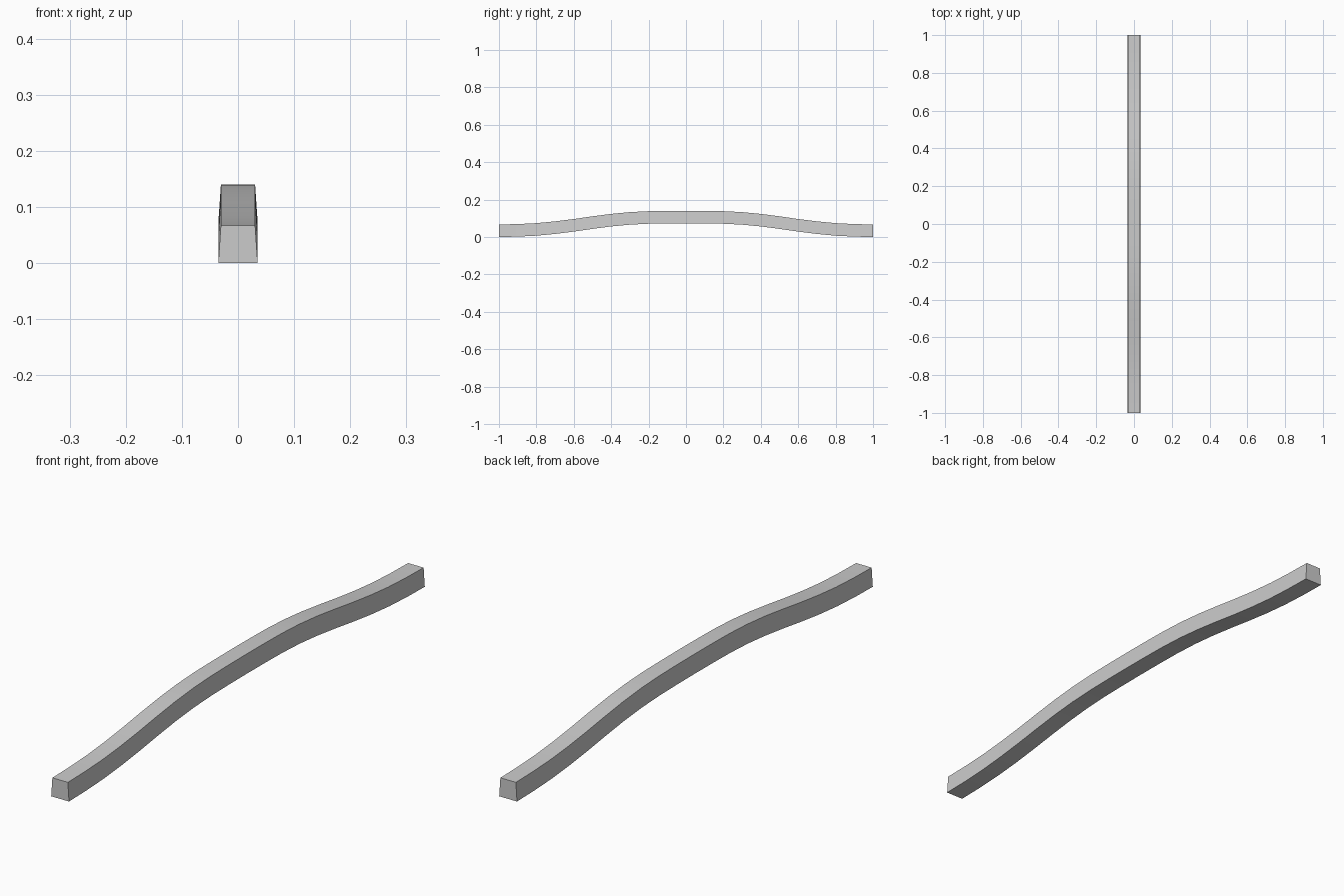
import bpy, bmesh

if "Cube" in bpy.data.objects:
    bpy.data.objects.remove(bpy.data.objects["Cube"])

# Trapezoid cross-section (x, z), wider at the bottom
SECTION = [(-0.035, 0.0), (0.035, 0.0), (0.0305, 0.067), (-0.0305, 0.067)]

# Half of the arch: distance from the middle, lift of the underside
HALF = [(0.0, 0.073), (0.1, 0.0725), (0.2, 0.071), (0.3, 0.066), (0.4, 0.0565),
        (0.5, 0.0435), (0.6, 0.029), (0.7, 0.0165), (0.8, 0.007),
        (0.9, 0.002), (1.0, 0.0)]
path = [(-y, z) for y, z in reversed(HALF[1:])] + HALF

# Sweep the section along the mirrored path
bm = bmesh.new()
rings = [[bm.verts.new((x, y, z + lift)) for x, z in SECTION] for y, lift in path]
for a, b in zip(rings, rings[1:]):
    for i in range(4):
        j = (i + 1) % 4
        bm.faces.new((a[i], a[j], b[j], b[i]))

# End caps
bm.faces.new(rings[0])
bm.faces.new(rings[-1])
bmesh.ops.recalc_face_normals(bm, faces=bm.faces)

mesh = bpy.data.meshes.new("arched_bar")
bm.to_mesh(mesh)
bm.free()
bar = bpy.data.objects.new("arched_bar", mesh)
bpy.context.collection.objects.link(bar)

# Smooth along the length, sharp at the corners
bpy.context.view_layer.objects.active = bar
bar.select_set(True)
bpy.ops.object.shade_smooth_by_angle()
